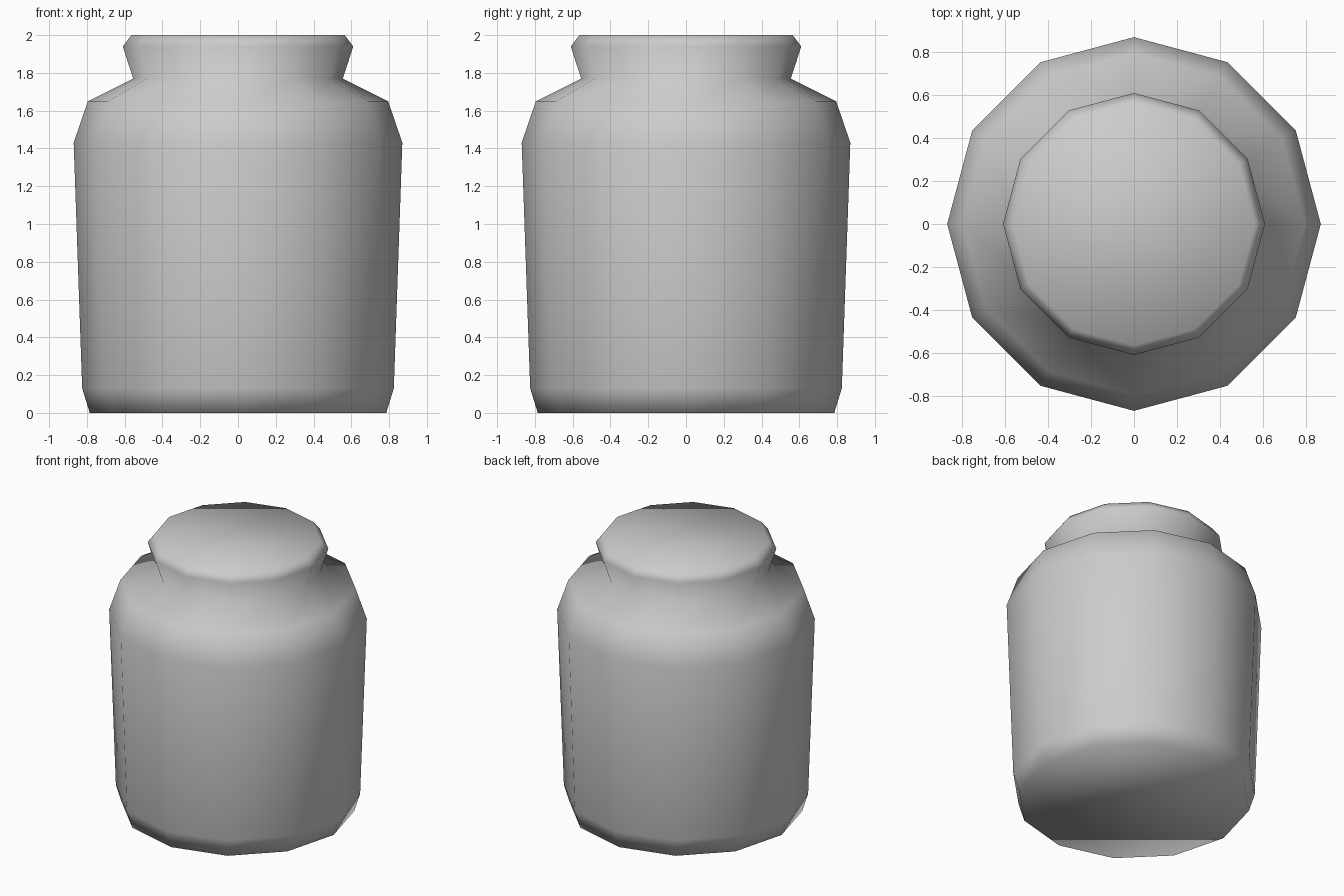
import bpy, bmesh
from math import cos, sin, tau

if "Cube" in bpy.data.objects:
    bpy.data.objects.remove(bpy.data.objects["Cube"])

SIDES = 12
# Jar profile from base to rim: (radius, height)
PROFILE = [(0.785, 0), (0.825, 0.13), (0.87, 1.43), (0.795, 1.65),
           (0.555, 1.77), (0.61, 1.94), (0.565, 2.0)]

bm = bmesh.new()
rings = [[bm.verts.new((r * cos(tau * i / SIDES), r * sin(tau * i / SIDES), z))
          for i in range(SIDES)] for r, z in PROFILE]

# Walls, shoulder, neck and rim
for low, high in zip(rings, rings[1:]):
    for i in range(SIDES):
        j = (i + 1) % SIDES
        bm.faces.new((low[i], low[j], high[j], high[i]))

# Flat base and flat closed top
bm.faces.new(rings[0][::-1])
bm.faces.new(rings[-1])

# The whole jar is smooth shaded
for face in bm.faces:
    face.smooth = True

mesh = bpy.data.meshes.new("jar")
bm.to_mesh(mesh)
bm.free()
jar = bpy.data.objects.new("jar", mesh)
bpy.context.collection.objects.link(jar)
